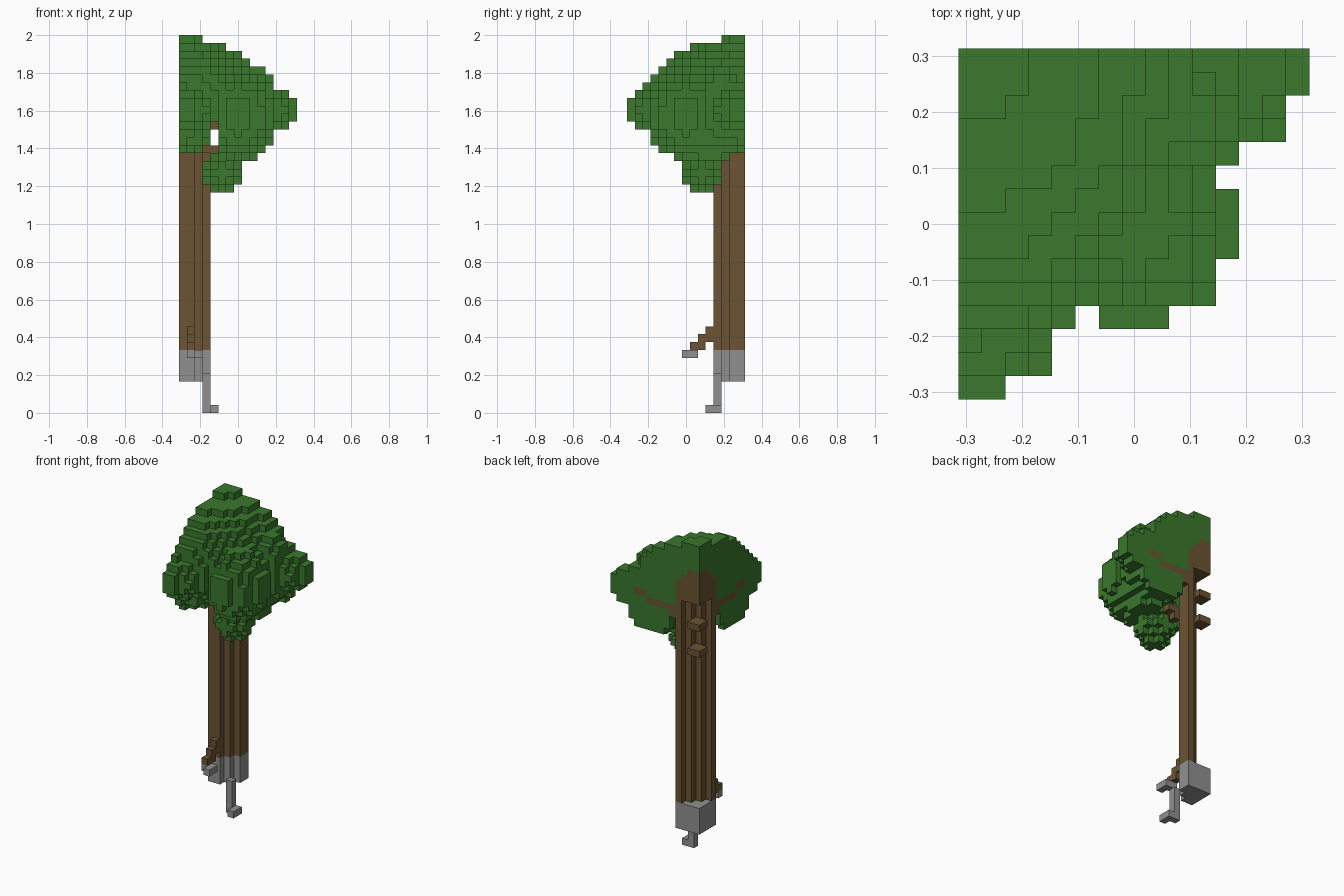
import bpy
import bmesh
from mathutils import Vector

cube = bpy.data.objects.get("Cube")
if cube:
    bpy.data.objects.remove(cube, do_unlink=True)

# Voxel grid: i runs from the left edge, j from the back edge, k upward
SIZE = 2 / 48
SPAN = 15
TRUNK = [4, 4, 3, 2]          # depth of the rounded trunk for each column


def material(name, color):
    mat = bpy.data.materials.new(name)
    mat.use_nodes = True
    rgba = (*color, 1)
    mat.diffuse_color = rgba
    mat.node_tree.nodes["Principled BSDF"].inputs["Base Color"].default_value = rgba
    return mat


def box(i, j, k):
    return {(a, b, c) for a in range(*i) for b in range(*j) for c in range(*k)}


def blob(center, radii):
    """Cells whose centres lie inside an ellipsoid."""
    return {c for c in box((0, SPAN), (0, SPAN), (0, 48))
            if sum(((c[n] + 0.5 - center[n]) / radii[n]) ** 2 for n in range(3)) < 1}


def mirrored(cells):
    """Add the copy across the diagonal of the corner."""
    return cells | {(j, i, k) for i, j, k in cells}


def in_trunk(i, j):
    return i < 4 and j < TRUNK[i]


# Trunk: a stepped quarter shell with a solid tapering cap
profile = {(i, j) for i in range(4) for j in range(4) if in_trunk(i, j)}
trunk = {(i, j, k) for i, j in profile if i + j > 2 for k in range(8, 42)}
trunk |= {(i, j, k) for i, j in profile for k in range(39, 45 - max(i, j, 1))}

# Ledges inside the hollow
ledges = box((0, 2), (0, 2), (31, 32)) | box((0, 2), (0, 2), (35, 36))

# Branches: one along each cut side, and one on the diagonal
branches = mirrored(box((4, 5), (0, 1), (36, 38)) | box((5, 9), (0, 1), (37, 38))
                    | box((9, 11), (0, 1), (38, 39)))
branches |= box((3, 5), (3, 5), (33, 34)) | {(3, 3, 32), (5, 5, 33), (4, 4, 36)}

# Side root stepping down in front of the trunk
side_root = box((1, 2), (4, 5), (9, 11)) | box((1, 2), (5, 6), (8, 10)) | {(1, 6, 8)}

# Stone base, hanging foot and root tip
stone_base = {(i, j, k) for i, j in profile for k in range(4, 8)}
stone_foot = box((3, 4), (3, 4), (0, 5)) | {(4, 3, 0), (4, 4, 0)}
stone_root_tip = {(1, 6, 7), (2, 6, 7), (2, 7, 7)}

# Foliage: crown dome with a shoulder, two side lobes, a diagonal lobe,
# an underside lobe and a hanging ball
crown = {c for c in blob((0, 0, 39.8), (10.9, 12.9, 8)) if c[2] >= 37}
crown |= blob((9.5, 3, 39), (3, 3, 5))
lobes = mirrored(blob((10, 0, 38.5), (5, 5, 3.3)) | blob((8.5, 0, 36.5), (3.8, 4.3, 3.8)))
lobes |= blob((7.5, 7.5, 37.7), (4.4, 4.4, 5.4))
lobes |= blob((8, 4.5, 36.3), (3, 3.6, 4.7))
hanging_ball = blob((5.5, 5.5, 30.5), (2.4, 2.4, 2.4))


def clear_foliage(cells):
    """Keep leaves out of the trunk and the gap beside it."""
    return {(i, j, k) for i, j, k in cells
            if not (in_trunk(i, j) and k < 40) and not (i == 4 and 34 <= k <= 36)}


green = material("leaf green", (0.041, 0.188, 0.025))
brown = material("bark brown", (0.147, 0.087, 0.033))
grey = material("stone grey", (0.28, 0.28, 0.28))

# Earlier parts win wherever cells overlap
parts = [
    ("trunk", trunk, brown),
    ("inner_ledges", ledges, brown),
    ("branches", branches, brown),
    ("side_root", side_root, brown),
    ("stone_base", stone_base, grey),
    ("stone_foot", stone_foot, grey),
    ("stone_root_tip", stone_root_tip, grey),
    ("leaf_crown", clear_foliage(crown), green),
    ("leaf_lobes", clear_foliage(lobes), green),
    ("hanging_leaf_ball", clear_foliage(hanging_ball), green),
]
solid = set().union(*(cells for _, cells, _ in parts))


def add_part(name, cells, mat):
    """Build the exposed faces of a set of cells."""
    bm = bmesh.new()
    for cell in sorted(cells):
        base = Vector((cell[0] + 0.5, cell[1] + 0.5, cell[2] + 0.5))
        for axis in range(3):
            for sign in (-1, 1):
                step = [0, 0, 0]
                step[axis] = sign
                if tuple(c + s for c, s in zip(cell, step)) in solid:
                    continue
                u, v = Vector(), Vector()
                u[(axis + 1) % 3] = 0.5
                v[(axis + 2) % 3] = 0.5 * sign
                mid = base + Vector(step) / 2
                corners = [mid - u - v, mid + u - v, mid + u + v, mid - u + v]
                # The y axis flips, so wind the corners backwards
                bm.faces.new([bm.verts.new(((p.x - SPAN / 2) * SIZE,
                                            (SPAN / 2 - p.y) * SIZE,
                                            p.z * SIZE)) for p in reversed(corners)])
    bmesh.ops.remove_doubles(bm, verts=bm.verts, dist=SIZE / 100)
    mesh = bpy.data.meshes.new(name)
    bm.to_mesh(mesh)
    bm.free()
    mesh.materials.append(mat)
    bpy.context.collection.objects.link(bpy.data.objects.new(name, mesh))


used = set()
for name, cells, mat in parts:
    add_part(name, cells - used, mat)
    used |= cells
